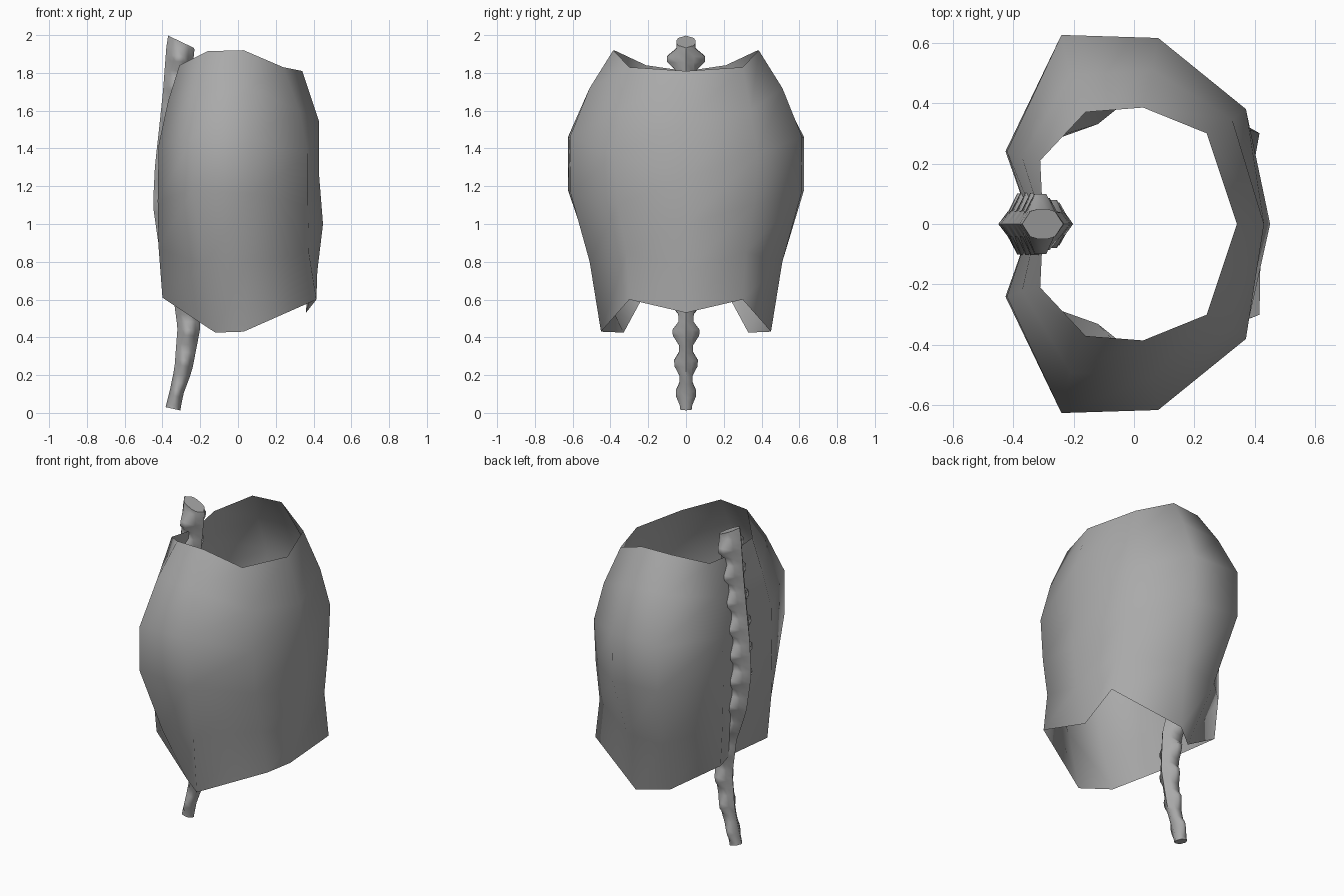
import bpy, bmesh, math
from mathutils import Vector

if "Cube" in bpy.data.objects:
    bpy.data.objects.remove(bpy.data.objects["Cube"])


def finish(name, bm, angle):
    bmesh.ops.recalc_face_normals(bm, faces=bm.faces)
    me = bpy.data.meshes.new(name)
    bm.to_mesh(me)
    bm.free()
    me.materials.append(bone)
    ob = bpy.data.objects.new(name, me)
    bpy.context.collection.objects.link(ob)
    bpy.ops.object.select_all(action='DESELECT')
    ob.select_set(True)
    bpy.context.view_layer.objects.active = ob
    bpy.ops.object.shade_smooth_by_angle(angle=math.radians(angle))
    return ob


bone = bpy.data.materials.new("dark_grey")
bone.diffuse_color = (.4, .4, .4, 1)
bone.use_nodes = True
bone.node_tree.nodes["Principled BSDF"].inputs["Base Color"].default_value = bone.diffuse_color

# Rib shell: half outline as columns running top to bottom, back to front
columns = [
    [(-.30, 0, 1.81), (-.32, 0, 1.60), (-.34, 0, 1.35), (-.34, 0, 1.10), (-.32, 0, .82), (-.30, 0, .56)],
    [(-.31, .21, 1.84), (-.37, .22, 1.65), (-.42, .24, 1.42), (-.425, .24, 1.12), (-.42, .24, .87), (-.40, .23, .61)],
    [(-.16, .37, 1.915), (-.21, .49, 1.72), (-.24, .625, 1.46), (-.24, .625, 1.18), (-.18, .49, .78), (-.12, .33, .425)],
    [(.03, .385, 1.92), (.06, .51, 1.72), (.08, .615, 1.46), (.08, .61, 1.16), (.05, .51, .80), (.03, .45, .43)],
    [(.24, .30, 1.83), (.325, .345, 1.60), (.37, .38, 1.37), (.37, .36, 1.10), (.375, .315, .85), (.415, .30, .60)],
    [(.34, 0, 1.81), (.43, 0, 1.54), (.43, 0, 1.25), (.45, 0, 1.0), (.42, 0, .75), (.36, 0, .53)],
]
ring = columns + [[(x, -y, z) for x, y, z in c] for c in columns[-2:0:-1]]
bm = bmesh.new()
grid = [[bm.verts.new(p) for p in c] for c in ring]
for i, a in enumerate(grid):
    b = grid[(i + 1) % len(grid)]
    for j in range(len(a) - 1):
        bm.faces.new((a[j], b[j], b[j + 1], a[j + 1]))
finish("rib_shell", bm, 80)

# Spine path: x, z, half depth
path = [(-.345, .02, .04), (-.325, .11, .037), (-.29, .23, .047), (-.26, .45, .06),
        (-.28, .68, .07), (-.34, .88, .078), (-.37, 1.1, .08), (-.365, 1.3, .075),
        (-.345, 1.5, .073), (-.325, 1.7, .072), (-.302, 1.965, .075)]


def sample(z):
    """Centre, tangent and half depth of the spine at height z."""
    for (x0, z0, d0), (x1, z1, d1) in zip(path, path[1:]):
        if z <= z1:
            break
    t = (z - z0) / (z1 - z0)
    tan = Vector((x1 - x0, 0, z1 - z0)).normalized()
    return Vector((x0 + t * (x1 - x0), 0, z)), tan, d0 + t * (d1 - d0)


# Spine: one tube whose sides swell into a knob at every vertebra
stations = [(.022, 0)]
for k in range(12):
    z = .10 + .161 * k
    stations += [(z - .06, 0), (z - .012, 1), (z + .018, 1), (z + .06, 0)]
stations.append((1.965, 0))
bm = bmesh.new()
rings = []
for i, (z, knob) in enumerate(stations):
    c = sample(z)[0]
    d = sample(z)[2]
    tan = (sample(min(z + .08, 1.965))[0] - sample(max(z - .08, .022))[0]).normalized()
    across = Vector((tan.z, 0, -tan.x))
    if i == len(stations) - 1:
        across = Vector((.9, 0, -.43)).normalized()
    bow = math.sin(math.pi * min(1, z / 1.9) * .62)
    w = .03 + .018 * bow
    tip = .047 + .056 * bow if knob else w * 1.05
    side = [(-.6, w * .9), (-.25, tip), (.25, tip), (.6, w * .9)]
    section = [(-1, 0)] + side + [(1, 0)] + [(u, -y) for u, y in side[::-1]]
    rings.append([bm.verts.new(c + across * u * d + Vector((0, y, 0))) for u, y in section])
for a, b in zip(rings, rings[1:]):
    for j in range(10):
        bm.faces.new((a[j], a[(j + 1) % 10], b[(j + 1) % 10], b[j]))
bm.faces.new(rings[0])
bm.faces.new(rings[-1])
finish("spine", bm, 60)
